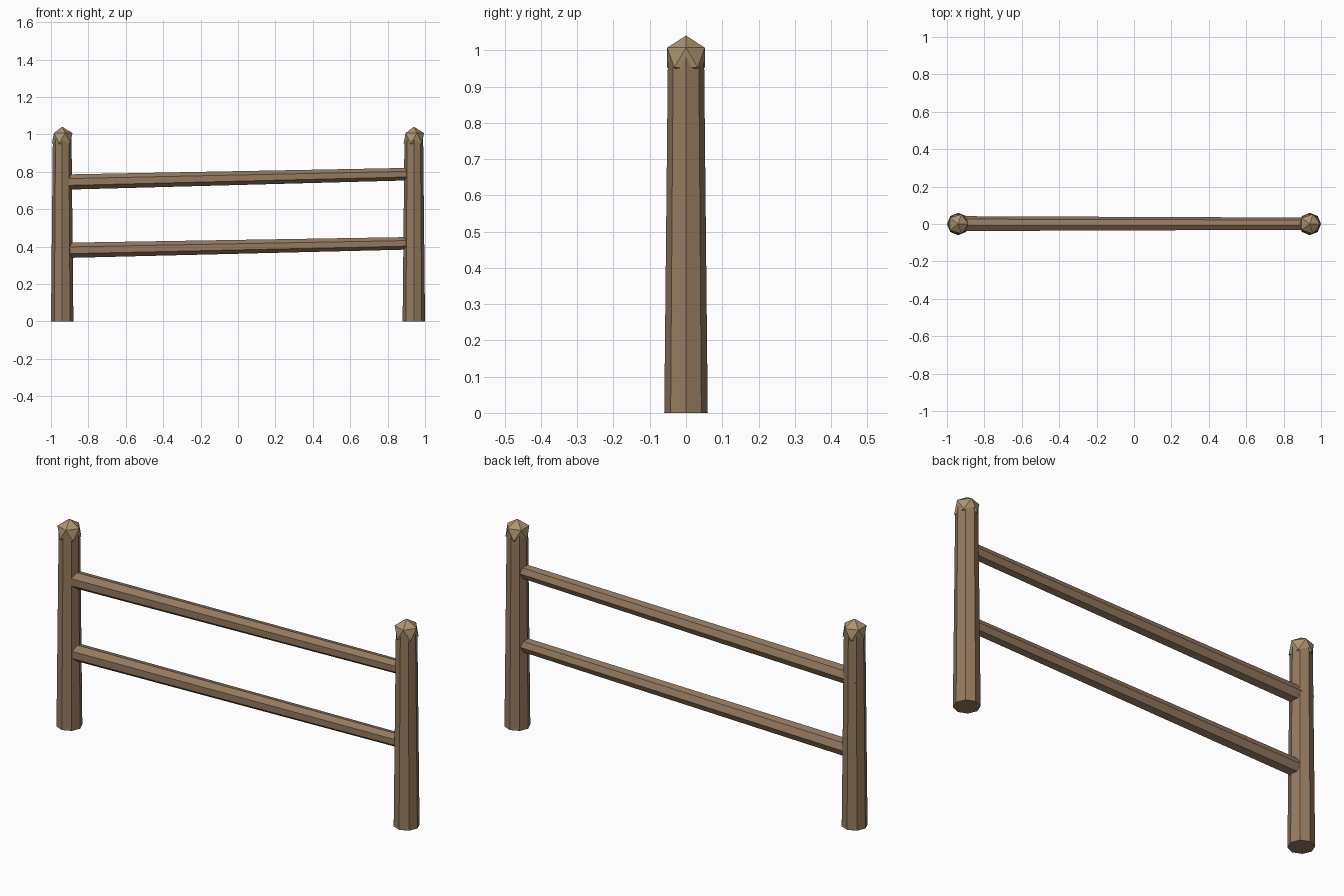
import bpy
from mathutils import Vector

if "Cube" in bpy.data.objects:
    bpy.data.objects.remove(bpy.data.objects["Cube"])


def material(name, color):
    m = bpy.data.materials.new(name)
    m.diffuse_color = color
    m.use_nodes = True
    m.node_tree.nodes["Principled BSDF"].inputs["Base Color"].default_value = m.diffuse_color
    return m


wood = material("wood", (0.30, 0.195, 0.115, 1))
cut_wood = material("cut_wood", (0.42, 0.30, 0.16, 1))


def finish(name, mat):
    ob = bpy.context.object
    ob.name = name
    ob.data.materials.append(mat)
    return ob


def tapered_log(name, start, end, r_start, r_end, sides):
    """Flat-faced tapered log running from start to end."""
    start, end = Vector(start), Vector(end)
    axis = end - start
    bpy.ops.mesh.primitive_cone_add(
        vertices=sides, radius1=r_start, radius2=r_end, depth=axis.length,
        location=(start + end) / 2,
        rotation=(0, Vector((0, 0, 1)).angle(axis), 0))
    return finish(name, wood)


# Posts with faceted caps
for side, x in (("left", -0.94), ("right", 0.94)):
    tapered_log(side + "_post", (x, 0, 0), (x, 0, 0.98), 0.06, 0.05, 8)
    bpy.ops.mesh.primitive_ico_sphere_add(
        subdivisions=1, radius=0.061, location=(x, 0, 0.98))
    finish(side + "_post_cap", cut_wood)

# Rails, thicker at the left and rising slightly to the right
for level, z0, z1 in (("lower", 0.379, 0.419), ("upper", 0.744, 0.789)):
    tapered_log(level + "_rail", (-0.977, 0, z0), (0.975, 0, z1), 0.042, 0.034, 7)
